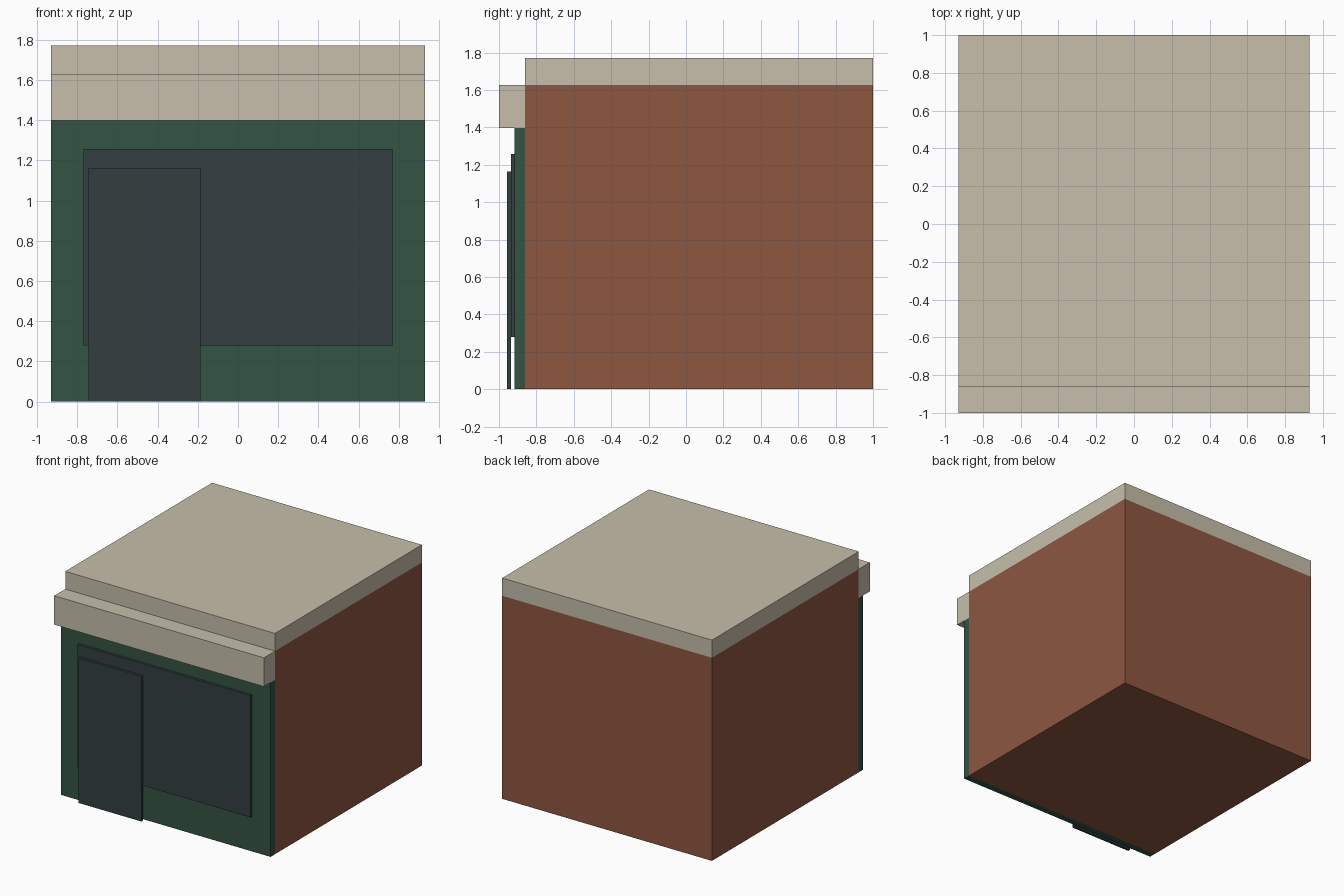
import bpy
import bmesh
from mathutils import Vector

if "Cube" in bpy.data.objects:
    bpy.data.objects.remove(bpy.data.objects["Cube"])


def material(name, srgb):
    """Flat colour from 0-255 sRGB values."""
    lin = [((c / 255 + 0.055) / 1.055) ** 2.4 for c in srgb]
    mat = bpy.data.materials.new(name)
    mat.diffuse_color = (*lin, 1)
    mat.use_nodes = True
    mat.node_tree.nodes["Principled BSDF"].inputs["Base Color"].default_value = mat.diffuse_color
    return mat


def box(name, mat, x, y, z):
    """Box spanning the given (low, high) ranges."""
    spans = (x, y, z)
    size = Vector([b - a for a, b in spans])
    centre = Vector([(a + b) / 2 for a, b in spans])
    bm = bmesh.new()
    bmesh.ops.create_cube(bm, size=1)
    bmesh.ops.scale(bm, vec=size, verts=bm.verts)
    bmesh.ops.translate(bm, vec=centre, verts=bm.verts)
    mesh = bpy.data.meshes.new(name)
    bm.to_mesh(mesh)
    bm.free()
    mesh.materials.append(mat)
    obj = bpy.data.objects.new(name, mesh)
    bpy.context.collection.objects.link(obj)
    return obj


brick = material("brick", (142, 87, 65))
stone = material("pale stone", (199, 191, 171))
green = material("shopfront green", (51, 84, 68))
glass = material("dark glass", (52, 63, 65))
door = material("dark door", (51, 62, 64))

HALF = 0.93            # half width of the building
FRONT = -0.86          # plane of the brick front wall
FULL = (-HALF, HALF)

# Main block and flat roof slab
box("brick_walls", brick, FULL, (FRONT, 1.0), (0, 1.628))
box("roof_slab", stone, FULL, (FRONT, 1.0), (1.628, 1.77))

# Shopfront: panel, sign fascia, display window and door, stepping forward
box("shopfront_panel", green, FULL, (-0.916, FRONT), (0, 1.397))
box("fascia", stone, FULL, (-1.0, FRONT), (1.397, 1.628))
box("display_window", glass, (-0.767, 0.767), (-0.936, -0.916), (0.28, 1.257))
box("entrance_door", door, (-0.744, -0.187), (-0.956, -0.936), (0, 1.163))
